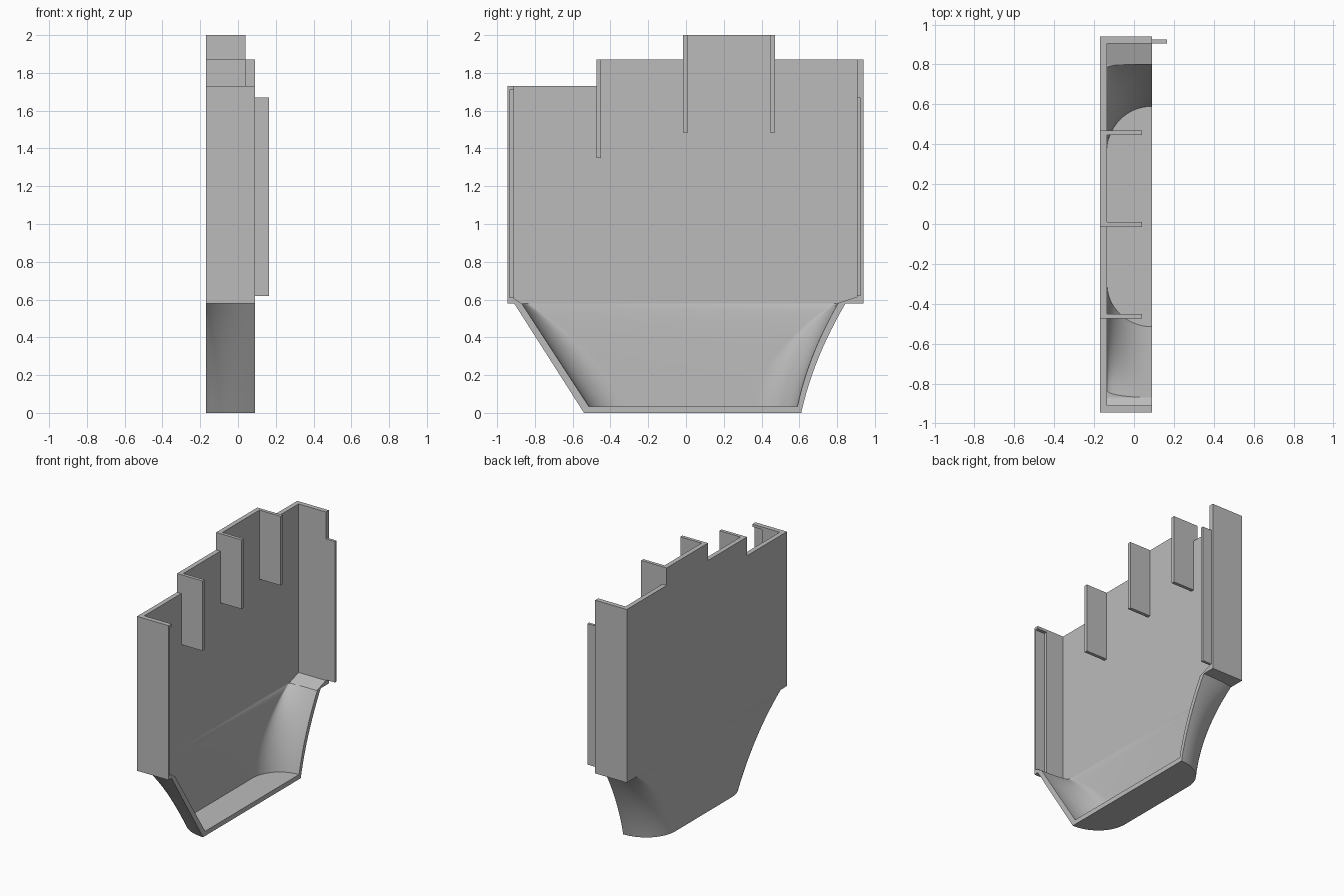
import bpy, bmesh, math

old = bpy.data.objects.get("Cube")
if old:
    bpy.data.objects.remove(old)

grey = bpy.data.materials.new("plain_grey")
grey.use_nodes = True
colour = (0.5, 0.5, 0.5, 1)
grey.diffuse_color = colour
grey.node_tree.nodes["Principled BSDF"].inputs["Base Color"].default_value = colour

BACK, PLATE, RIM = -0.17, -0.135, 0.09   # outer skin, inner skin, open rim
SHOULDER = 0.58                          # height where the taper starts


def finish(name, bm):
    bmesh.ops.recalc_face_normals(bm, faces=bm.faces)
    mesh = bpy.data.meshes.new(name)
    bm.to_mesh(mesh)
    bm.free()
    mesh.materials.append(grey)
    obj = bpy.data.objects.new(name, mesh)
    bpy.context.collection.objects.link(obj)
    return obj


def prism(name, outline, x0, x1):
    """Extrude a (y, z) outline along x."""
    bm = bmesh.new()
    face = bm.faces.new([bm.verts.new((x0, y, z)) for y, z in outline])
    out = bmesh.ops.extrude_face_region(bm, geom=[face])
    for v in out["geom"]:
        if isinstance(v, bmesh.types.BMVert):
            v.co.x = x1
    return finish(name, bm)


def box(name, x0, x1, y0, y1, z0, z1):
    return prism(name, [(y0, z0), (y1, z0), (y1, z1), (y0, z1)], x0, x1)


def curve3(pts, z):
    """Quadratic through three (z, y) points."""
    total = 0
    for i, (zi, yi) in enumerate(pts):
        for j, (zj, _) in enumerate(pts):
            if i != j:
                yi *= (z - zj) / (zi - zj)
        total += yi
    return total


def loft(name, levels, x_skin, rims, corners, x_end):
    """Stack rings whose two ends round from the skin out to the rim."""
    bm = bmesh.new()
    rings = []
    steps = 16
    for z in levels:
        h = min(z, SHOULDER)
        ring = []
        for side in (0, 1):
            rim, corner = curve3(rims[side], h), curve3(corners[side], h)
            arc = []
            for i in range(steps + 1):
                a = math.pi / 2 * i / steps
                arc.append((RIM + (x_skin - RIM) * math.sin(a),
                            corner + (rim - corner) * math.cos(a)))
            if x_end > RIM:
                arc.insert(0, (x_end, rim))
            ring += arc if side == 0 else arc[::-1]
        rings.append([bm.verts.new((x, y, z)) for x, y in ring])
    n = len(rings[0])
    for low, high in zip(rings, rings[1:]):
        for i in range(n):
            j = (i + 1) % n
            bm.faces.new((low[i], low[j], high[j], high[i]))
    bm.faces.new(rings[0])
    bm.faces.new(rings[-1])
    return finish(name, bm)


def cut(obj, cutter):
    cutter.hide_render = True
    cutter.hide_set(True)
    mod = obj.modifiers.new("cut", "BOOLEAN")
    mod.operation = "DIFFERENCE"
    mod.solver = "EXACT"
    mod.object = cutter
    bpy.context.view_layer.objects.active = obj
    bpy.ops.object.modifier_apply(modifier=mod.name)
    bpy.data.objects.remove(cutter)


# Tapered lower shell, hollowed with a matching smaller loft
count = 12
outer_levels = [SHOULDER * i / count for i in range(count + 1)]
floor = 0.035
inner_levels = [floor + (SHOULDER - floor) * i / count for i in range(count + 1)] + [0.62]
shell = loft("lower_shell", outer_levels, BACK,
             [[(0, -0.54), (0.29, -0.725), (0.58, -0.91)],
              [(0, 0.61), (0.3, 0.705), (0.58, 0.845)]],
             [[(0, -0.30), (0.44, -0.68), (0.58, -0.87)],
              [(0, 0.37), (0.44, 0.64), (0.58, 0.82)]], RIM)
hollow = loft("hollow_cutter", inner_levels, PLATE,
              [[(0.035, -0.515), (0.3, -0.688), (0.58, -0.87)],
               [(0.035, 0.59), (0.3, 0.67), (0.58, 0.805)]],
              [[(0.035, -0.30), (0.44, -0.64), (0.58, -0.835)],
               [(0.035, 0.365), (0.44, 0.60), (0.58, 0.785)]], 0.15)
cut(shell, hollow)
bpy.ops.object.select_all(action="DESELECT")
shell.select_set(True)
bpy.context.view_layer.objects.active = shell
bpy.ops.object.shade_smooth_by_angle(angle=math.radians(30))

# Stepped side plate
prism("side_plate", [(-0.945, SHOULDER), (0.94, SHOULDER), (0.94, 1.87), (0.47, 1.87),
                     (0.47, 2), (-0.015, 2), (-0.015, 1.87), (-0.475, 1.87),
                     (-0.475, 1.73), (-0.945, 1.73)], BACK, PLATE)

# End walls: the front one is rebated, the back one carries a tongue
front_wall = box("front_wall", BACK, RIM, -0.945, -0.91, SHOULDER, 1.73)
cut(front_wall, box("rebate_cutter", 0.01, 0.2, -0.934, -0.8, 0.61, 1.71))
box("back_wall", BACK, RIM, 0.905, 0.94, SHOULDER, 1.87)
box("back_tongue", 0.0, 0.165, 0.905, 0.925, 0.62, 1.67)

# Sloped shoulders joining the walls to the taper
prism("front_shoulder", [(-0.945, SHOULDER), (-0.87, SHOULDER), (-0.91, 0.605)], BACK, RIM)
prism("back_shoulder", [(0.94, SHOULDER), (0.80, SHOULDER), (0.905, 0.615)], BACK, RIM)

# Upright tabs at the steps
for name, y, z0, z1 in (("front_tab", -0.475, 1.35, 1.87),
                        ("middle_tab", -0.015, 1.485, 2),
                        ("back_tab", 0.445, 1.485, 2)):
    box(name, BACK, 0.04, y, y + 0.025, z0, z1)
